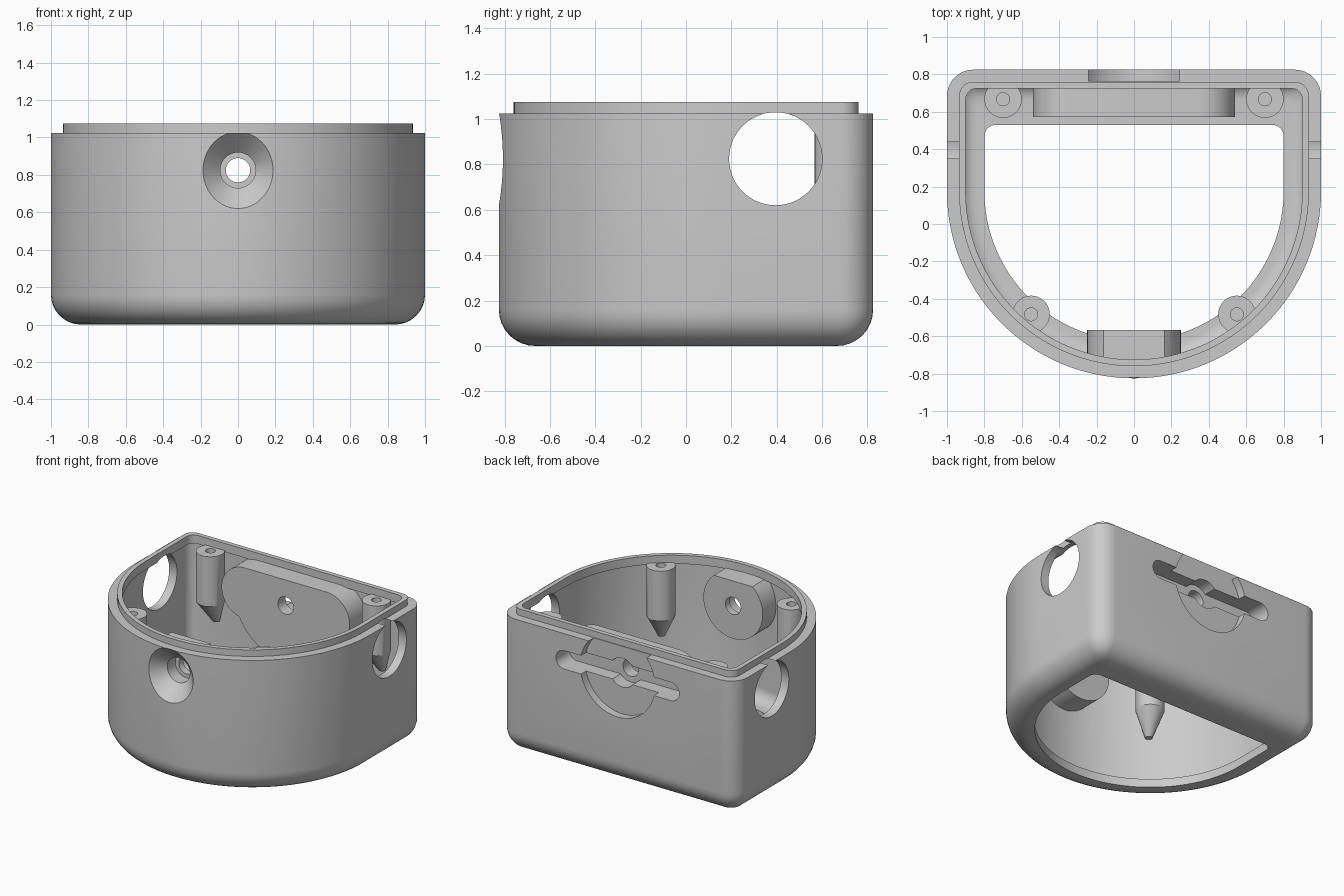
import bpy, bmesh
from math import sin, cos, pi, radians, atan2
from mathutils import Matrix

if "Cube" in bpy.data.objects:
    bpy.data.objects.remove(bpy.data.objects["Cube"], do_unlink=True)

GREY = (0.60, 0.60, 0.60, 1)
mat = bpy.data.materials.new("grey plastic")
mat.use_nodes = True
mat.diffuse_color = GREY
mat.node_tree.nodes["Principled BSDF"].inputs["Base Color"].default_value = GREY

AXIS_Z = 0.825     # height shared by all the openings
WALL = 0.065       # wall thickness


def finish(name, bm):
    bmesh.ops.recalc_face_normals(bm, faces=bm.faces)
    me = bpy.data.meshes.new(name)
    bm.to_mesh(me)
    bm.free()
    ob = bpy.data.objects.new(name, me)
    bpy.context.collection.objects.link(ob)
    me.materials.append(mat)
    return ob


def arc(cx, cy, r, a0, a1, n):
    return [(cx + r * cos(a0 + (a1 - a0) * i / n),
             cy + r * sin(a0 + (a1 - a0) * i / n)) for i in range(n + 1)]


def outline(inset, back=None):
    """D-shaped loop: round front, straight sides, flat back."""
    w, yb = 1 - inset, back or 0.825 - inset
    r = max(0.14 - inset, 0.06)
    return (arc(0, 0.175, w, pi, 2 * pi, 64)
            + arc(w - r, yb - r, r, 0, pi / 2, 8)
            + arc(r - w, yb - r, r, pi / 2, pi, 8))


def prism_y(name, pts, y0, y1):
    """Extrude an x/z profile along y."""
    bm = bmesh.new()
    loops = [[bm.verts.new((x, y, z)) for x, z in pts] for y in (y0, y1)]
    for loop in loops:
        bm.faces.new(loop)
    n = len(pts)
    for i in range(n):
        j = (i + 1) % n
        bm.faces.new((loops[0][i], loops[0][j], loops[1][j], loops[1][i]))
    return finish(name, bm)


def cone(name, axis, loc, r1, r2, depth, seg=64):
    """Cone or cylinder from loc, along the given axis."""
    rot = {"x": Matrix.Rotation(pi / 2, 4, "Y"),
           "y": Matrix.Rotation(-pi / 2, 4, "X"), "z": Matrix()}[axis]
    m = Matrix.Translation(loc) @ rot @ Matrix.Translation((0, 0, depth / 2))
    bm = bmesh.new()
    bmesh.ops.create_cone(bm, cap_ends=True, segments=seg, radius1=r1,
                          radius2=r2, depth=depth, matrix=m)
    return finish(name, bm)


def boolean(target, tool, op="DIFFERENCE"):
    mod = target.modifiers.new(op, "BOOLEAN")
    mod.operation, mod.object, mod.solver = op, tool, "EXACT"
    dg = bpy.context.evaluated_depsgraph_get()
    me = bpy.data.meshes.new_from_object(target.evaluated_get(dg))
    target.modifiers.clear()
    target.data = me
    bpy.data.objects.remove(tool, do_unlink=True)


def smooth(ob):
    bpy.ops.object.select_all(action="DESELECT")
    ob.select_set(True)
    bpy.context.view_layer.objects.active = ob
    bpy.ops.object.shade_smooth_by_angle(angle=radians(30))


# Shell: rings run up the outside, around the overhanging lip, down the inside
quarter = [i * pi / 16 for i in range(9)]
rings = [(0.16 * (1 - sin(a)), None, 0.16 * (1 - cos(a))) for a in quarter]
rings += [(0, None, 1.025), (WALL, None, 1.025), (WALL, None, 1.075),
          (0.1, None, 1.075), (0.1, None, 1.01), (WALL, None, 1.01)]
rings += [(WALL + 0.095 * (1 - cos(a)), None, 0.16 - 0.095 * sin(a)) for a in quarter]
rings += [(0.2, 0.53, WALL), (0.2, 0.53, 0)]
bm = bmesh.new()
loops = [[bm.verts.new((x, y, z)) for x, y in outline(d, b)] for d, b, z in rings]
for k, lo in enumerate(loops):
    hi = loops[(k + 1) % len(loops)]
    for i in range(len(lo)):
        j = (i + 1) % len(lo)
        bm.faces.new((lo[i], lo[j], hi[j], hi[i]))
shell = finish("enclosure_shell", bm)

# Round cable openings through both sides
boolean(shell, cone("side_cutter", "x", (-1.2, 0.395, AXIS_Z), 0.205, 0.205, 2.4))

# Front boss with a flat top
a = atan2(0.19, 0.163)
boss = arc(0, AXIS_Z, 0.25, pi - a, 2 * pi + a, 56)
boolean(shell, prism_y("front_boss", boss, -0.567, -0.77), "UNION")

# Back mounting block: wide rounded bar with a disc below
right = arc(0.345, AXIS_Z, 0.195, pi / 2, atan2(-0.19, 0.046), 24)
left = [(-x, z) for x, z in reversed(right)]
low = atan2(-0.19, 0.391)
disc = arc(0, AXIS_Z, 0.435, low, -pi - low, 32)[1:-1]
boolean(shell, prism_y("back_block", right + disc + left, 0.573, 0.785), "UNION")

# Front countersink and screw hole
boolean(shell, cone("countersink", "y", (0, -0.875, AXIS_Z), 0.255, 0.095, 0.16))
boolean(shell, cone("counterbore", "y", (0, -0.73, AXIS_Z), 0.095, 0.095, 0.11))
boolean(shell, cone("front_hole", "y", (0, -0.70, AXIS_Z), 0.065, 0.065, 0.3))

# Back recess, hanging slot and screw hole
boolean(shell, cone("recess", "y", (0, 0.765, AXIS_Z), 0.315, 0.315, 0.2))
slot = arc(0.45, AXIS_Z, 0.07, -pi / 2, pi / 2, 16) + arc(-0.45, AXIS_Z, 0.07, pi / 2, 1.5 * pi, 16)
boolean(shell, prism_y("slot", slot, 0.665, 1))
boolean(shell, cone("back_bore", "y", (0, 0.665, AXIS_Z), 0.11, 0.11, 0.3))
boolean(shell, cone("back_hole", "y", (0, 0.4, AXIS_Z), 0.066, 0.066, 0.4))
smooth(shell)

# Screw posts tapering down toward the wall
for label, px, py, lx, ly in (("back", 0.7, 0.667, 0, 0.07), ("front", 0.55, -0.483, 0.03, -0.05)):
    for side, s in (("left", 1), ("right", -1)):
        bm = bmesh.new()
        levels = []
        for r, z, lean in ((0.025, 0.46, 1), (0.1, 0.64, 0), (0.1, 1.02, 0)):
            levels.append([bm.verts.new((x, y, z)) for x, y in
                           arc(s * (px + lx * lean), py + ly * lean, r, 0, 2 * pi, 32)[:-1]])
        for lo, hi in zip(levels, levels[1:]):
            for i in range(32):
                j = (i + 1) % 32
                bm.faces.new((lo[i], lo[j], hi[j], hi[i]))
        bm.faces.new(levels[0])
        bm.faces.new(levels[-1])
        post = finish(f"{label}_{side}_post", bm)
        boolean(post, cone("pilot_hole", "z", (s * px, py, 0.75), 0.035, 0.035, 0.4, 24))
        smooth(post)
